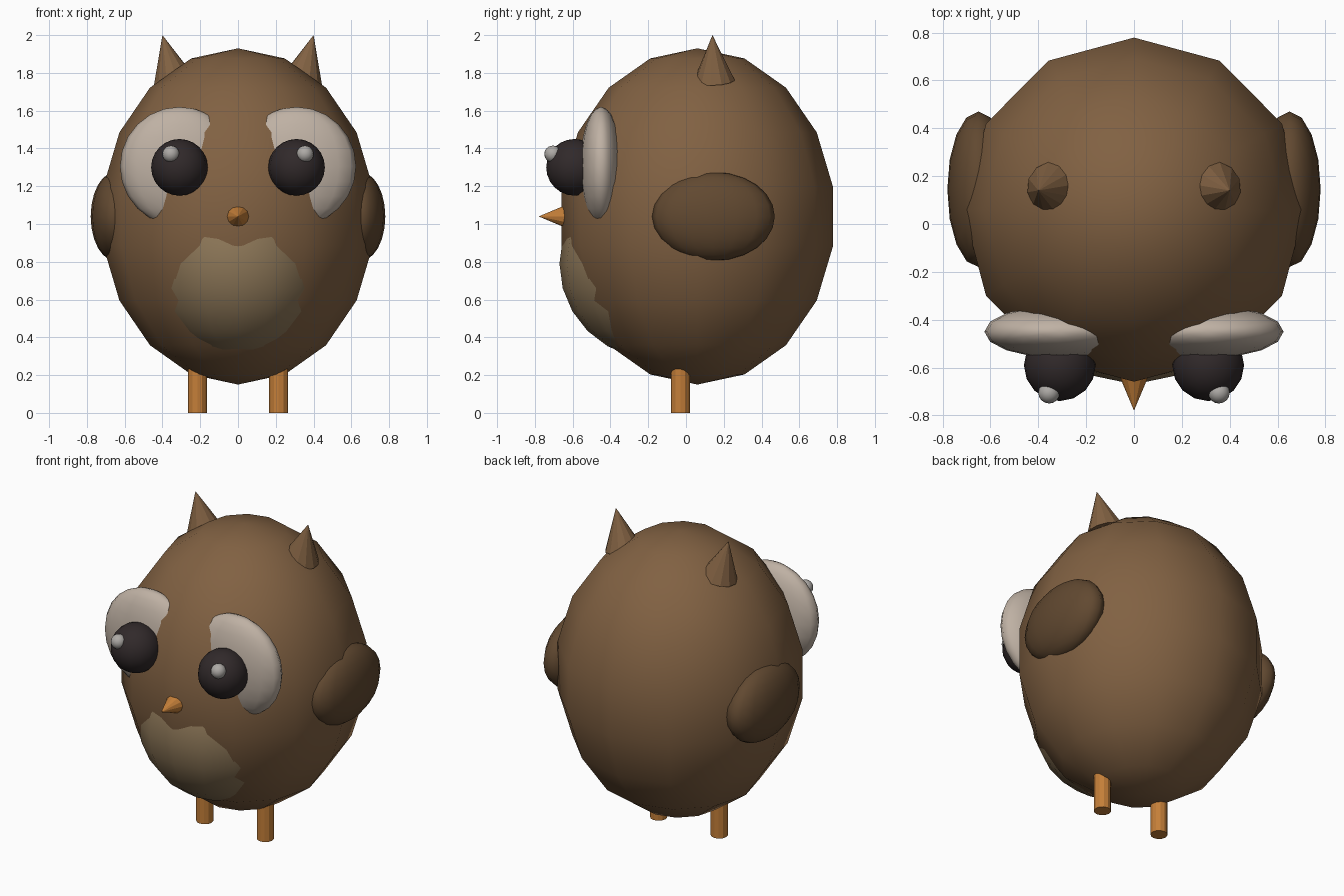
import bpy, bmesh
from mathutils import Vector, Matrix

if "Cube" in bpy.data.objects:
    bpy.data.objects.remove(bpy.data.objects["Cube"])


def material(name, rgb):
    m = bpy.data.materials.new(name)
    m.diffuse_color = (*rgb, 1)
    m.use_nodes = True
    m.node_tree.nodes["Principled BSDF"].inputs["Base Color"].default_value = m.diffuse_color
    return m


brown = material("brown", (0.22, 0.12, 0.055))
dark_brown = material("dark_brown", (0.12, 0.066, 0.03))
tan = material("tan", (0.26, 0.18, 0.095))
cream = material("cream", (0.52, 0.44, 0.37))
black = material("black", (0.03, 0.022, 0.023))
grey = material("grey", (0.42, 0.40, 0.38))
orange = material("orange", (0.55, 0.21, 0.04))


def finish(name, bm, mat, smooth):
    bmesh.ops.recalc_face_normals(bm, faces=bm.faces)
    for f in bm.faces:
        f.smooth = smooth
    me = bpy.data.meshes.new(name)
    bm.to_mesh(me)
    bm.free()
    me.materials.append(mat)
    ob = bpy.data.objects.new(name, me)
    bpy.context.collection.objects.link(ob)
    return ob


def ellipsoid(name, centre, radii, mat, seg=16, rings=12):
    bm = bmesh.new()
    mx = Matrix.Translation(centre) @ Matrix.Diagonal((*radii, 1))
    bmesh.ops.create_uvsphere(bm, u_segments=seg, v_segments=rings, radius=1, matrix=mx)
    return finish(name, bm, mat, True)


def cone(name, base, tip, r1, r2, mat, seg=12):
    base, tip = Vector(base), Vector(tip)
    axis = tip - base
    mx = Matrix.Translation((base + tip) / 2) @ axis.to_track_quat('Z', 'Y').to_matrix().to_4x4()
    bm = bmesh.new()
    bmesh.ops.create_cone(bm, cap_ends=True, segments=seg, radius1=r1, radius2=r2,
                          depth=axis.length, matrix=mx)
    return finish(name, bm, mat, False)


# body, belly patch and beak
ellipsoid("body", (0, 0.06, 1.04), (0.725, 0.73, 0.89), brown, 12, 9)
ellipsoid("belly", (0, -0.16, 0.79), (0.485, 0.51, 0.505), tan)
cone("beak", (0, -0.63, 1.04), (0, -0.78, 1.04), 0.063, 0, orange)

# paired parts
for side, s in (("right", 1), ("left", -1)):
    ellipsoid(f"{side}_wing", (s * 0.65, 0.145, 1.04), (0.13, 0.325, 0.235), dark_brown)
    ellipsoid(f"{side}_eye_patch", (s * 0.31, -0.45, 1.305), (0.315, 0.11, 0.315), cream)
    ellipsoid(f"{side}_pupil", (s * 0.31, -0.59, 1.30), (0.15, 0.15, 0.15), black)
    ellipsoid(f"{side}_eye_glint", (s * 0.355, -0.705, 1.37), (0.045, 0.045, 0.045), grey)
    cone(f"{side}_ear_tuft", (s * 0.34, 0.15, 1.76), (s * 0.40, 0.14, 2.0), 0.11, 0, brown)
    cone(f"{side}_leg", (s * 0.215, -0.03, 0), (s * 0.215, -0.03, 0.3), 0.05, 0.05, orange)
